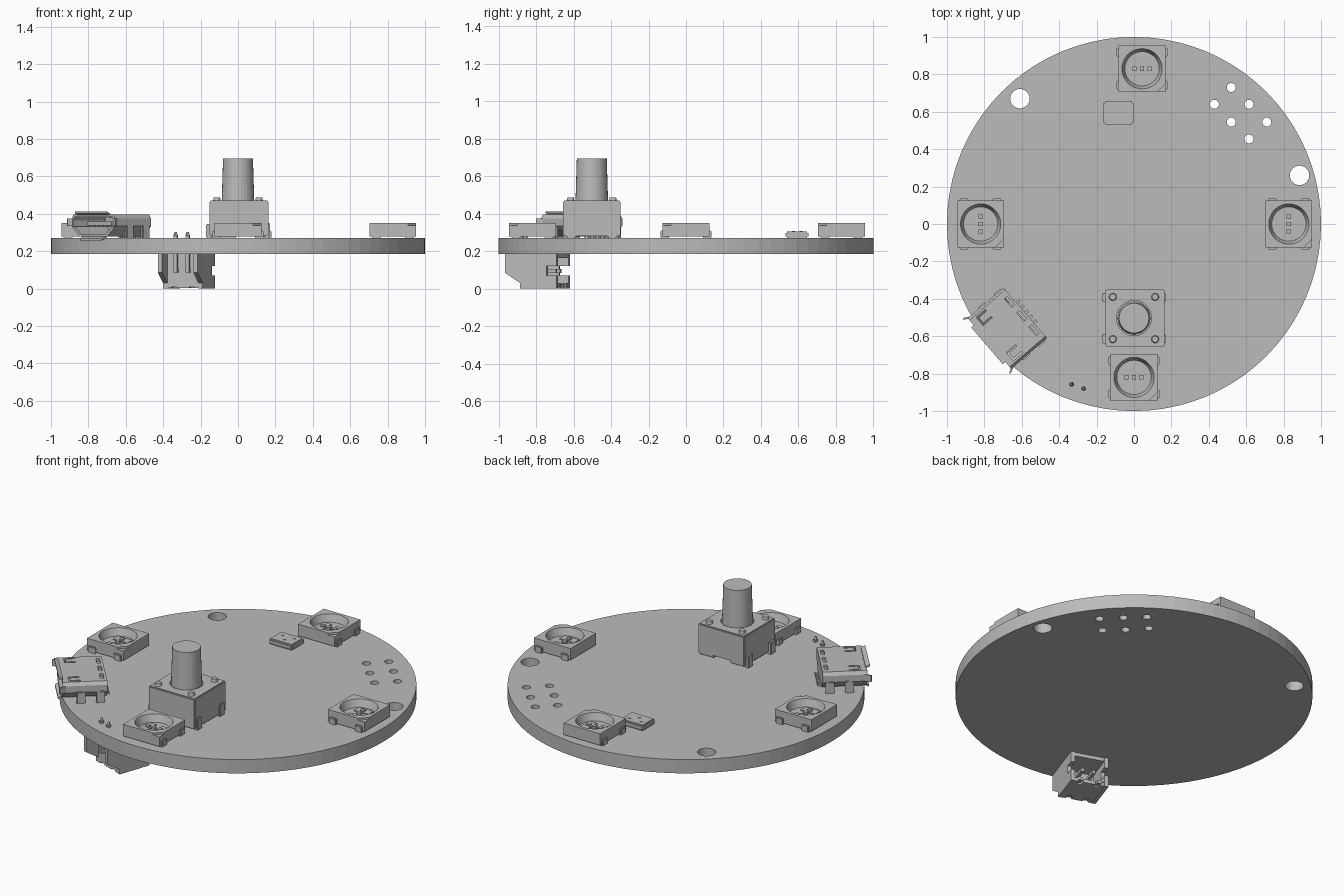
import bpy, bmesh, math
from mathutils import Matrix, Vector

if "Cube" in bpy.data.objects:
    bpy.data.objects.remove(bpy.data.objects["Cube"])

grey = bpy.data.materials.new("plain grey")
grey.use_nodes = True
grey.diffuse_color = (0.5, 0.5, 0.5, 1)
grey.node_tree.nodes["Principled BSDF"].inputs["Base Color"].default_value = (0.5, 0.5, 0.5, 1)

ORIGIN = Matrix.Identity(4)
TOP, BOTTOM = 0.27, 0.185


def frame(x, y, z=TOP, degrees=0):
    return Matrix.Translation((x, y, z)) @ Matrix.Rotation(math.radians(degrees), 4, 'Z')


def finish(name, bm, M, bevel=0.0):
    if bevel:
        bmesh.ops.bevel(bm, geom=bm.edges[:], offset=bevel, segments=2, affect='EDGES')
    bmesh.ops.recalc_face_normals(bm, faces=bm.faces)
    bm.transform(M)
    me = bpy.data.meshes.new(name)
    bm.to_mesh(me)
    bm.free()
    me.materials.append(grey)
    ob = bpy.data.objects.new(name, me)
    bpy.context.collection.objects.link(ob)
    return ob


def box(name, M, x, y, z, bevel=0.0):
    """Box from (low, high) ranges on each local axis."""
    bm = bmesh.new()
    bmesh.ops.create_cube(bm, size=1)
    for v in bm.verts:
        v.co = Vector([(r[0] + r[1]) / 2 + c * (r[1] - r[0]) for c, r in zip(v.co, (x, y, z))])
    return finish(name, bm, M, bevel)


def cone(name, M, x, y, z, r1, r2, sides=32):
    bm = bmesh.new()
    bmesh.ops.create_cone(bm, cap_ends=True, segments=sides, radius1=r1, radius2=r2, depth=z[1] - z[0])
    return finish(name, bm, M @ Matrix.Translation((x, y, sum(z) / 2)))


def prism(name, M, points, span, axis):
    """Extrude a closed outline along local x, y or z."""
    bm = bmesh.new()
    def place(p, d):
        c = list(p)
        c.insert(axis, d)
        return bm.verts.new(c)
    f = bm.faces.new([place(p, span[0]) for p in points])
    ext = bmesh.ops.extrude_face_region(bm, geom=[f])["geom"]
    shift = Vector([span[1] - span[0] if i == axis else 0 for i in range(3)])
    bmesh.ops.translate(bm, vec=shift, verts=[g for g in ext if isinstance(g, bmesh.types.BMVert)])
    return finish(name, bm, M)


def cut(ob, cutters):
    """Subtract the cutters from a part, bake the result and drop the cutters."""
    for c in cutters:
        m = ob.modifiers.new("cut", 'BOOLEAN')
        m.operation, m.solver, m.object = 'DIFFERENCE', 'EXACT', c
        c.hide_render = True
    bpy.context.view_layer.update()
    me = bpy.data.meshes.new_from_object(ob.evaluated_get(bpy.context.evaluated_depsgraph_get()))
    ob.modifiers.clear()
    ob.data = me
    for c in cutters:
        bpy.data.objects.remove(c)


# Round board with two mounting holes and six wire holes
board = cone("board", ORIGIN, 0, 0, (BOTTOM, TOP), 1, 1, 80)
holes = [(-0.61, 0.67, 0.052), (0.885, 0.26, 0.052)]
holes += [(x, y, 0.024) for x, y in
          ((0.52, 0.73), (0.43, 0.64), (0.615, 0.64), (0.52, 0.545), (0.71, 0.545), (0.615, 0.455))]
cut(board, [cone("hole_cutter", ORIGIN, x, y, (0.1, 0.4), r, r, 24) for x, y, r in holes])


# Square lamps: body with round well, contacts on two sides
def lamp(label, x, y, turn):
    M = frame(x, y)
    body = box(label + "_lamp_body", M, (-0.125, 0.125), (-0.125, 0.125), (0.008, 0.08))
    corner = [(0.075, -0.13), (0.13, -0.13), (0.13, -0.075)]
    cut(body, [cone("well_cutter", M, 0, 0, (0.035, 0.081), 0.092, 0.108, 36),
               prism("corner_cutter", M, corner, (0.068, 0.09), 2)])
    T = frame(x, y, TOP, turn)
    for sx in (-1, 1):
        for sy in (-1, 1):
            box(label + "_lamp_contact", T, sorted((sx * 0.09, sx * 0.136)),
                (sy * 0.088 - 0.024, sy * 0.088 + 0.024), (0, 0.04), 0.004)
        box(label + "_lamp_pad", T, (sx * 0.045 - 0.025, sx * 0.045 + 0.025), (-0.05, 0.05), (0.034, 0.041))
    for i in (-1, 0, 1):
        box(label + "_lamp_die", T, (i * 0.04 - 0.01, i * 0.04 + 0.01), (-0.012, 0.012), (0.034, 0.05))


for label, x, y, turn in (("back", 0.043, 0.83, 0), ("front", 0, -0.82, 0),
                          ("right", -0.82, 0, 90), ("left", 0.828, 0, 90)):
    lamp(label, x, y, turn)

# Small chip with marker dots
M = frame(-0.083, 0.593)
box("chip_body", M, (-0.081, 0.081), (-0.061, 0.061), (0, 0.036), 0.008)
for x, y in ((-0.04, 0.02), (0, -0.02), (0.04, 0.02)):
    cone("chip_dot", M, x, y, (0.034, 0.039), 0.008, 0.008, 12)

# Push button
M = frame(0, -0.503)
body = box("button_body", M, (-0.153, 0.163), (-0.153, 0.153), (0.012, 0.2), 0.006)
cut(body, [cone("ring_cutter", M, 0, 0, (0.175, 0.22), 0.094, 0.094),
           box("underside_cutter", M, (-0.06, 0.06), (-0.2, 0.2), (0, 0.028))])
cone("button_plunger", M, 0, 0, (0.16, 0.425), 0.088, 0.08)
for sx in (-1, 1):
    for sy in (-1, 1):
        cone("button_stud", M, sx * 0.113, sy * 0.113, (0.19, 0.218), 0.022, 0.017, 16)
        box("button_leg", M, sorted((sx * 0.14, sx * 0.17)),
            (sy * 0.11 - 0.025, sy * 0.11 + 0.025), (0, 0.075), 0.005)

# Charging socket: local y points out over the board edge
M = frame(-0.68, -0.56, TOP, 130.7)


def shell_outline(grow):
    half = [(0.11, 0.008), (0.165, 0.05), (0.178, 0.065), (0.178, 0.105), (0.165, 0.125)]
    half = [(x + grow, z + grow * (1 if z > 0.06 else -1)) for x, z in half]
    return half + [(-x, z) for x, z in reversed(half)]


shell = prism("socket_shell", M, shell_outline(0), (-0.13, 0.122), 1)
cutters = [prism("mouth_cutter", M, shell_outline(-0.012), (-0.1, 0.2), 1)]
for s in (-1, 1):
    for x, y in (((0.095, 0.105), (0.02, 0.085)), ((0.143, 0.153), (0.02, 0.085)), ((0.095, 0.153), (0.075, 0.085))):
        cutters.append(box("spring_cutter", M, sorted((s * x[0], s * x[1])), y, (0.1, 0.2)))
for x in (-0.1, 0, 0.1):
    cutters.append(box("slot_cutter", M, (x - 0.03, x + 0.03), (-0.115, -0.095), (0.11, 0.2)))
cut(shell, cutters)
box("socket_tongue", M, (-0.1, 0.1), (-0.11, 0.08), (0.068, 0.09))
for i in range(5):
    x = (i - 2) * 0.035
    box("socket_contact", M, (x - 0.008, x + 0.008), (-0.1, 0.07), (0.06, 0.07))
    box("socket_rear_pin", M, (x - 0.008, x + 0.008), (-0.15, -0.12), (0, 0.012))
# Flared lips around the mouth and solder tabs
lip = [(0.115, 0.12), (0.115, 0.132), (0.14, 0.142), (0.14, 0.132)]
prism("socket_top_lip", M, lip, (-0.13, 0.13), 0)
prism("socket_bottom_lip", M, [(y, 0.13 - z) for y, z in lip], (-0.09, 0.09), 0)
for s in (-1, 1):
    flare = [(s * 0.17, 0.115), (s * 0.178, 0.105), (s * 0.196, 0.14), (s * 0.188, 0.145)]
    prism("socket_side_lip", M, flare, (0.065, 0.105), 2)
    for y in (-0.09, 0.02):
        box("socket_solder_tab", M, sorted((s * 0.165, s * 0.186)), (y - 0.025, y + 0.025), (-0.005, 0.07), 0.004)

# Wire connector under the board: local y points to its mouth
M = frame(-0.275, -0.793, 0, -19)
side = [(-0.145, BOTTOM), (-0.145, 0.085), (-0.06, 0.03), (-0.06, 0), (0.145, 0), (0.145, BOTTOM)]
for s in (-1, 1):
    wall = prism("connector_side_wall", M, side, sorted((s * 0.088, s * 0.112)), 0)
    cut(wall, [box("wall_slot_cutter", M, sorted((s * 0.07, s * 0.13)), (0.09, 0.2), (0.07, 0.12))])
    box("connector_rib", M, sorted((s * 0.045, s * 0.07)), (-0.05, 0.145), (0.012, 0.03))
    # Bent pins, passing up through the board
    x = (s * 0.034 - 0.01, s * 0.034 + 0.01)
    box("connector_pin_inner", M, x, (-0.09, 0.12), (0.085, 0.105))
    box("connector_pin_riser", M, x, (-0.09, -0.07), (0.085, 0.285))
    cone("connector_pin_tip", M, s * 0.034, -0.08, (0.284, 0.302), 0.013, 0.006, 4)
floor = box("connector_outer_wall", M, (-0.1, 0.1), (-0.06, 0.14), (0.002, 0.024))
cut(floor, [box("floor_notch_cutter", M, (x - 0.015, x + 0.015), (y - 0.03, y + 0.03), (-0.01, 0.03))
            for x in (-0.05, 0.05) for y in (-0.06, 0.14)])
box("connector_board_wall", M, (-0.1, 0.1), (-0.06, 0.14), (0.163, BOTTOM))
box("connector_middle_wall", M, (-0.1, 0.1), (-0.06, -0.03), (0.01, 0.18))
